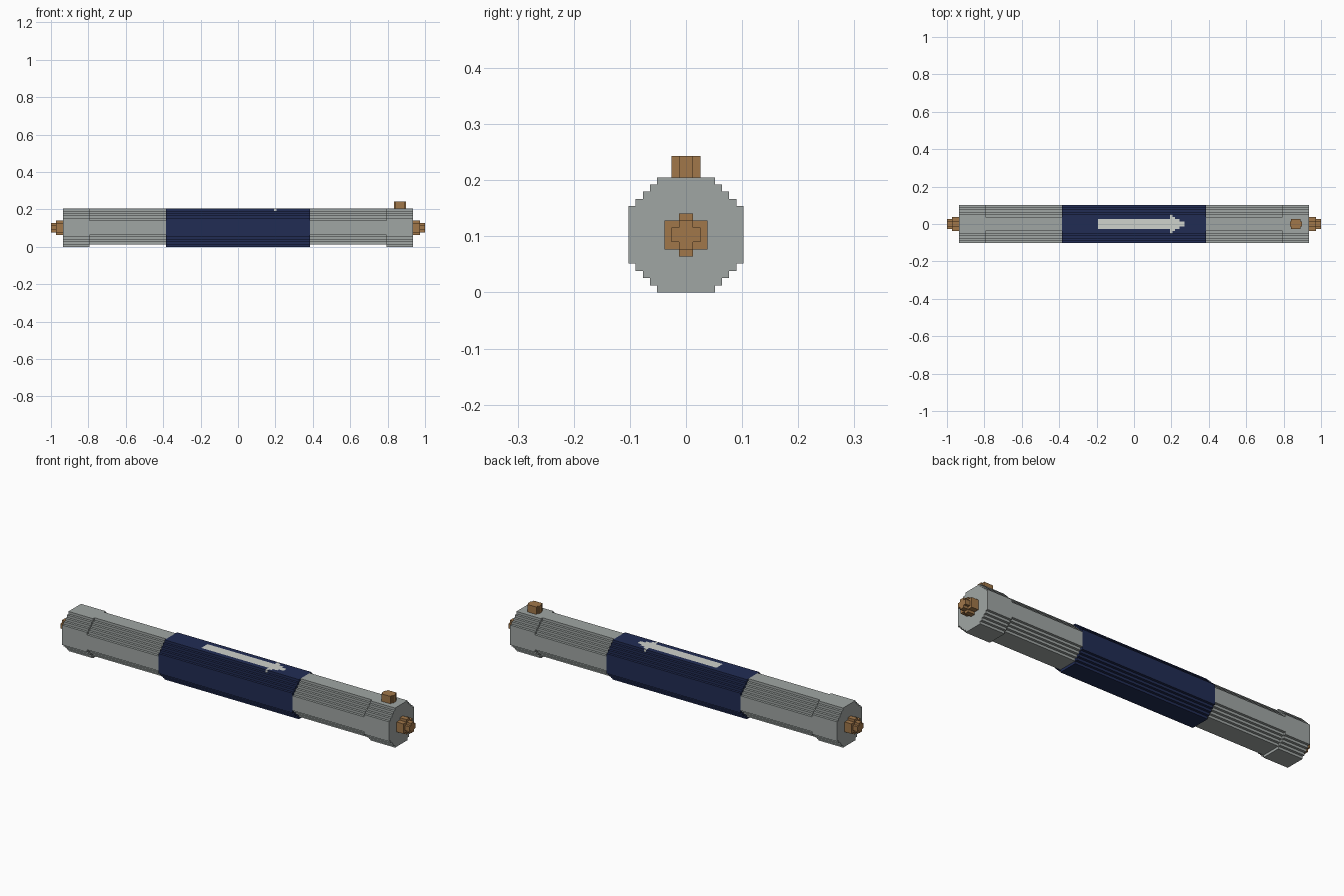
import bpy, bmesh
from mathutils import Vector

if "Cube" in bpy.data.objects:
    bpy.data.objects.remove(bpy.data.objects["Cube"])

V = 2 / 156          # size of one step of the blocky surface


def srgb(r, g, b):
    f = lambda c: c / 12.92 if c <= 0.04045 else ((c + 0.055) / 1.055) ** 2.4
    return (f(r / 255), f(g / 255), f(b / 255), 1)


def material(name, rgb):
    m = bpy.data.materials.new(name)
    m.diffuse_color = srgb(*rgb)
    m.use_nodes = True
    m.node_tree.nodes["Principled BSDF"].inputs["Base Color"].default_value = m.diffuse_color
    return m


GREY = material("grey", (160, 166, 164))
NAVY = material("navy", (33, 44, 84))
WHITE = material("off_white", (207, 210, 204))
BROWN = material("copper_brown", (161, 119, 74))


def stepped_outline(rows, base):
    """Mirror a list of half widths, one per row, into a closed outline."""
    right = []
    for i, w in enumerate(rows):
        if i and rows[i - 1] == w:
            right.pop()                      # merge equal rows into one edge
        else:
            right.append((w, base + i))
        right.append((w, base + i + 1))
    return right + [(-a, b) for a, b in reversed(right)]


def extrude(name, rows, base, start, end, mat, place):
    """Extrude the stepped outline from start to end; place maps to x, y, z."""
    bm = bmesh.new()
    verts = [bm.verts.new(Vector(place(a, b, start)) * V)
             for a, b in stepped_outline(rows, base)]
    face = bm.faces.new(verts)
    out = bmesh.ops.extrude_face_region(bm, geom=[face])["geom"]
    move = Vector(place(0, 0, end)) - Vector(place(0, 0, start))
    bmesh.ops.translate(bm, vec=move * V,
                        verts=[g for g in out if isinstance(g, bmesh.types.BMVert)])
    bmesh.ops.recalc_face_normals(bm, faces=bm.faces)
    me = bpy.data.meshes.new(name)
    bm.to_mesh(me)
    bm.free()
    me.materials.append(mat)
    ob = bpy.data.objects.new(name, me)
    bpy.context.collection.objects.link(ob)
    return ob


def along_x(a, b, t):
    return (t, a, b)


# Cross-sections, bottom row to top row
FULL = [4, 5, 6, 7] + [8] * 8 + [7, 6, 5, 4]
SLIM = [4, 5, 6, 7] + [8] * 6 + [7, 6, 5, 4, 3]     # starts one row up
PLUG = [1, 3, 3, 3, 3, 1]
PIN = [1, 2, 2, 1]

# Both halves of the tube with their end collars and plugs
for s, side in ((-1, "left"), (1, "right")):
    extrude(f"{side}_tube", SLIM, 1, s * 30, s * 62, GREY, along_x)
    extrude(f"{side}_collar", FULL, 0, s * 62, s * 73, GREY, along_x)
    extrude(f"{side}_plug", PLUG, 5, s * 73, s * 76, BROWN, along_x)
    extrude(f"{side}_pin", PIN, 6, s * 76, s * 78, BROWN, along_x)

# Knob on top of the right collar
extrude("knob", [2, 2.5, 2.5, 2], -2, 16, 19, BROWN,
        lambda a, b, t: (67.5 + a, b, t))

# Middle sleeve, with an arrow cut into its top faces
sleeve = extrude("sleeve", FULL, 0, -30, 30, NAVY, along_x)
sleeve.data.materials.append(WHITE)
HEAD = [4, 3, 2, 2, 1, 1]                           # half widths, head to tip


def arrow_half_width(x):
    if -15 < x < 15:
        return 2
    if 15 < x < 21:
        return HEAD[int(x - 15)]
    return -1


bm = bmesh.new()
bm.from_mesh(sleeve.data)
cuts = [((1, 0, 0), x) for x in (-15, *range(15, 22))]
cuts += [((0, 1, 0), y) for y in range(-3, 4)]
for normal, d in cuts:
    top = [f for f in bm.faces if f.calc_center_median().z > 15.1 * V
           and abs(f.normal.x) < 0.5]
    geom = top + list({e for f in top for e in f.edges}) + \
        list({v for f in top for v in f.verts})
    bmesh.ops.bisect_plane(bm, geom=geom, plane_co=Vector(normal) * d * V,
                           plane_no=normal, dist=1e-5)
for f in bm.faces:
    c = f.calc_center_median() / V
    if c.z > 15.1 and abs(f.normal.x) < 0.5 and abs(c.y) < arrow_half_width(c.x) + 0.01:
        f.material_index = 1
bm.to_mesh(sleeve.data)
bm.free()
